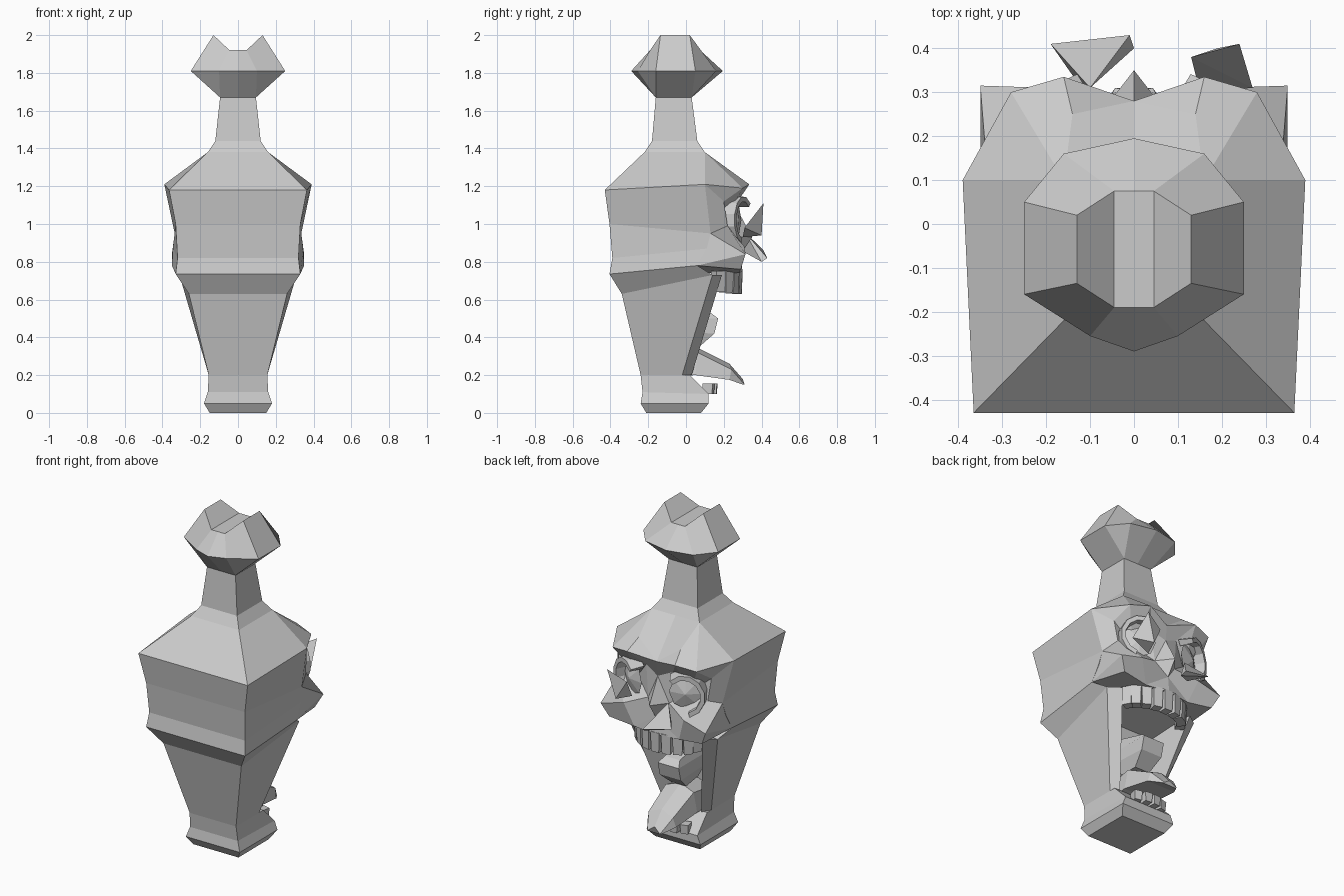
import bpy, bmesh, math
from mathutils import Vector, Matrix


def finish(bm, name):
    bmesh.ops.remove_doubles(bm, verts=bm.verts, dist=0.0005)
    bmesh.ops.recalc_face_normals(bm, faces=bm.faces)
    me = bpy.data.meshes.new(name)
    bm.to_mesh(me)
    bm.free()
    ob = bpy.data.objects.new(name, me)
    bpy.context.collection.objects.link(ob)
    return ob


def loft(name, rings):
    bm = bmesh.new()
    rows = [[bm.verts.new(p) for p in r] for r in rings]
    n = len(rows[0])
    for a, b in zip(rows, rows[1:]):
        for i in range(n):
            j = (i + 1) % n
            bm.faces.new((a[i], a[j], b[j], b[i]))
    bm.faces.new(rows[0])
    bm.faces.new(rows[-1])
    return finish(bm, name)


def square_loft(name, rows):
    # each row: front z, half width, y, then back z, half width, y
    return loft(name, [[(-fx, fy, fz), (fx, fy, fz), (bx, by, bz), (-bx, by, bz)]
                       for fz, fx, fy, bz, bx, by in rows])


def mirrored(name, pts, faces):
    bm = bmesh.new()
    for s in (1, -1):
        vs = [bm.verts.new((s * x, y, z)) for x, y, z in pts]
        for f in faces:
            bm.faces.new([vs[i] for i in f])
    return finish(bm, name)


def hull(name, pts):
    bm = bmesh.new()
    for p in pts:
        bm.verts.new(p)
    bmesh.ops.convex_hull(bm, input=bm.verts)
    return finish(bm, name)


# Main body, shoulders and neck
square_loft("body", [
    (.63, .26, -.34, .73, .31, .14),
    (.735, .33, -.405, .78, .35, .06),
    (.82, .32, -.39, .87, .345, .11),
    (1.0, .33, -.405, .95, .335, .13),
    (1.18, .365, -.43, 1.21, .39, .10),
    (1.38, .16, -.22, 1.38, .16, .10),
    (1.44, .12, -.18, 1.44, .12, .06),
    (1.67, .095, -.16, 1.67, .095, .03)])

# Notched stopper
mirrored("stopper", [
    (0, .03, 1.67), (.095, .03, 1.67), (.095, -.16, 1.67), (0, -.16, 1.67),
    (0, .195, 1.81), (.16, .16, 1.81), (.25, .05, 1.81), (.25, -.16, 1.81),
    (.10, -.255, 1.81), (0, -.29, 1.81),
    (0, .075, 1.92), (.045, .075, 1.92), (.13, .02, 2), (.13, -.135, 2),
    (.045, -.19, 1.92), (0, -.19, 1.92)],
    [(0, 1, 5, 4), (1, 6, 5), (1, 2, 7, 6), (2, 8, 7), (2, 3, 9, 8), (0, 3, 2, 1),
     (4, 5, 11, 10), (5, 6, 12, 11), (6, 7, 13, 12), (7, 8, 14, 13), (8, 9, 15, 14),
     (11, 12, 13, 14), (10, 11, 14, 15)])

# Open jaw: U-shaped wall around the mouth
def jaw_ring(z, zb, x, xb, xi, yf, yi, yb, yl):
    return [(-x, yf, z), (x, yf, z), (xb, yb, zb), (xi, yl, zb),
            (xi * .85, yi, zb), (-xi * .85, yi, zb), (-xi, yl, zb), (-xb, yb, zb)]


loft("jaw_wall", [jaw_ring(.2, .2, .155, .155, .125, -.24, -.12, -.02, .03),
                  jaw_ring(.63, .73, .26, .31, .24, -.34, -.08, .14, .19)])

# Chin and foot
square_loft("chin", [
    (0, .15, -.21, 0, .15, .08), (.05, .18, -.24, .05, .18, .12),
    (.11, .16, -.23, .10, .16, .12), (.2, .155, -.24, .2, .155, .02)])

# Face: brow, sockets, nose and cheeks
mirrored("face", [
    (0, .10, 1.38), (.16, .10, 1.38), (0, .28, 1.17), (.16, .335, 1.21),
    (.28, .30, 1.19), (.39, .10, 1.21), (.31, .20, 1.12), (0, .27, 1.08),
    (0, .35, .93), (.07, .26, .93), (.09, .25, 1.12), (.30, .22, .99),
    (.335, .13, .95), (.35, .315, .84), (.20, .31, .88), (.31, .29, .76),
    (.35, .06, .78), (0, .29, .84), (0, .30, .74), (.15, .28, .74),
    (.18, .20, 1.01), (0, .06, .74), (.14, .25, 1.27)],
    [(0, 1, 22, 2), (2, 22, 3), (1, 4, 3, 22), (1, 5, 4), (5, 6, 4), (5, 12, 11, 6),
     (2, 3, 10, 7), (3, 20, 10), (3, 4, 20), (4, 6, 20), (6, 11, 20),
     (11, 14, 20), (14, 9, 20), (9, 10, 20), (7, 10, 9), (7, 9, 8), (8, 9, 17),
     (11, 12, 13, 14), (12, 16, 13), (13, 16, 15), (14, 13, 15, 19),
     (9, 14, 19, 17), (17, 19, 18), (18, 19, 15, 16, 21)])

# Eye sockets: lens and raised partial rim
for s in (-1, 1):
    side = "left" if s < 0 else "right"
    rot = Matrix.Rotation(-s * .45, 3, 'Z')
    c = Vector((s * .185, .27, 1.02))
    rim = []
    for k in range(8):
        a = math.radians(-75 + k * 30)
        d = Vector((s * math.cos(a), 0, math.sin(a) * 1.1))
        rim.append([c + rot @ (d * r + Vector((0, y, 0)))
                    for r, y in ((.09, .04), (.115, .04), (.125, -.04), (.09, -.04))])
    loft("eye_rim_" + side, rim)
    disc = [c + rot @ Vector((.095 * math.cos(t * math.pi / 4), -.02,
                              .1 * math.sin(t * math.pi / 4))) for t in range(8)]
    hull("eye_" + side, disc + [c + rot @ Vector((0, .01, 0)),
                                c + rot @ Vector((0, -.06, 0))])

# Broken shards on the face
hull("eye_shard", [(.13, .38, 1.05), (.24, .41, 1.11), (.27, .31, .98),
                   (.19, .40, .94), (.15, .30, .93)])
hull("nose_shard", [(-.19, .41, .86), (-.01, .43, .82), (0, .40, .80),
                    (-.10, .31, .96), (-.12, .31, .85)])

# Tongue, with lump behind it
loft("tongue", [[(-w, y, lo), (w, y, lo), (w * .85, y + .01, hi - .03),
                 (0, y, hi), (-w * .85, y + .01, hi - .03)]
                for y, hi, lo, w in ((-.12, .32, .19, .1), (.05, .35, .2, .11),
                                     (.23, .26, .175, .095), (.30, .18, .15, .05))])
square_loft("throat_lump", [
    (.36, .04, -.06, .35, .05, .07), (.43, .07, -.08, .42, .07, .15),
    (.50, .07, -.08, .50, .07, .17), (.58, .06, -.08, .53, .05, .13)])


# Teeth along curved gums
def tooth(name, x, y, angle, z0, z1, w, d):
    rot = Matrix.Rotation(angle, 3, 'Z')
    hull(name, [Vector((x, y, z)) + rot @ Vector((sx * w * k, sy * d * k, 0))
                for z, k in ((z0, .85), (z1, 1)) for sx in (-1, 1) for sy in (-1, 1)])


for i in range(-4, 5):
    a = i * .33
    tooth("upper_tooth", .19 * math.sin(a), .14 + .13 * math.cos(a), -a * .8,
          .645 - .015 * math.cos(a), .75, .029, .03)
for i in range(4):
    x = (i - 1.5) * .055
    tooth("lower_tooth", x, .14 - x * x * 3, -x * 3, .10, .155, .024, .028)
